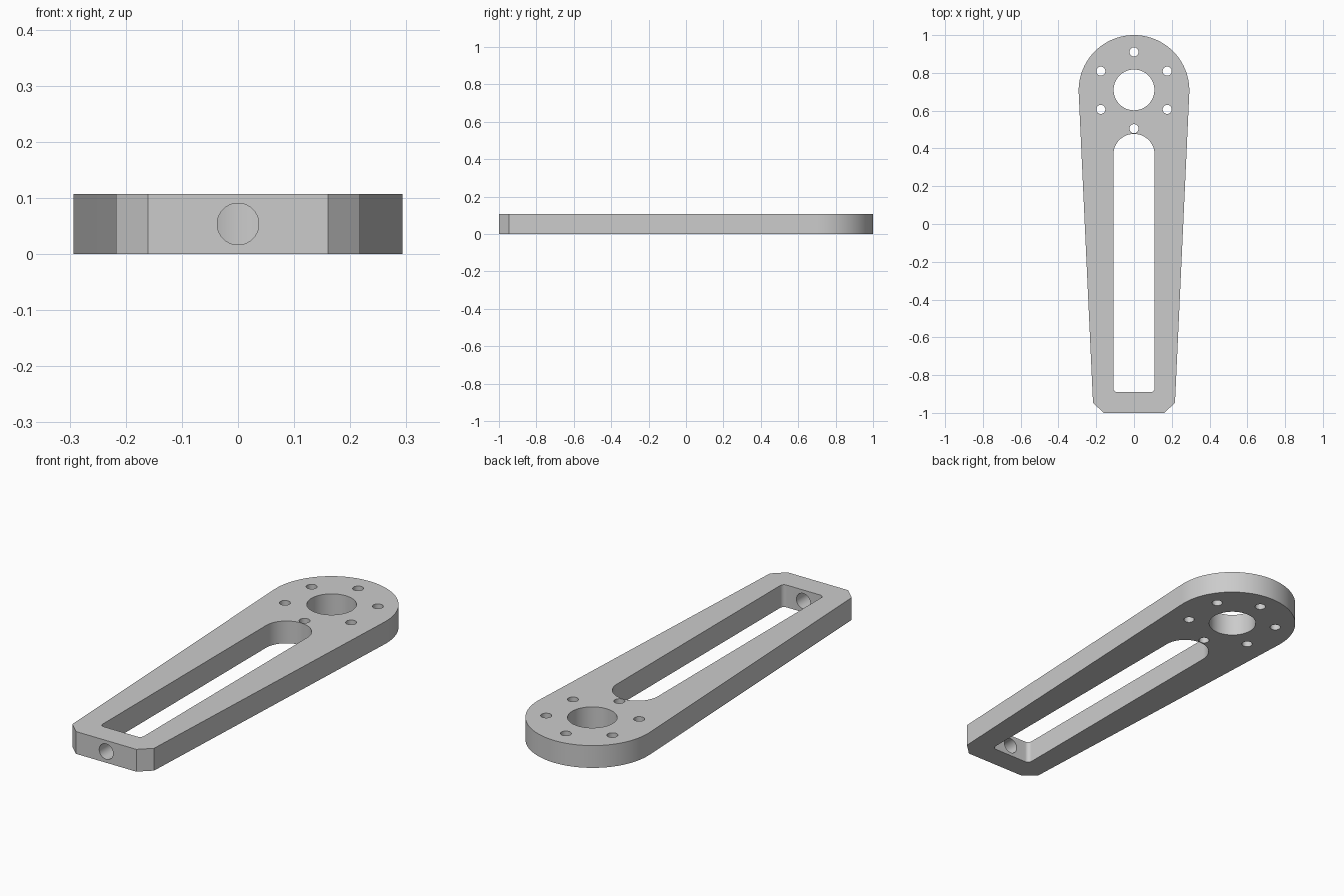
import bpy
import bmesh
from math import atan2, cos, sin, pi, radians
from mathutils import Matrix, Vector

cube = bpy.data.objects.get("Cube")
if cube:
    bpy.data.objects.remove(cube, do_unlink=True)

THICK = 0.107
HUB_Y, HUB_R = 0.707, 0.293

grey = bpy.data.materials.new("light_grey")
grey.use_nodes = True
grey.diffuse_color = (0.6, 0.6, 0.6, 1)
grey.node_tree.nodes["Principled BSDF"].inputs["Base Color"].default_value = (0.6, 0.6, 0.6, 1)


def arc(cx, cy, r, start, end, steps):
    """Points along an arc, angles in radians."""
    angles = [start + (end - start) * i / steps for i in range(steps + 1)]
    return [(cx + r * cos(a), cy + r * sin(a)) for a in angles]


def prism(name, points, z0, z1):
    """Closed profile extruded upwards from z0 to z1."""
    bm = bmesh.new()
    face = bm.faces.new([bm.verts.new((x, y, z0)) for x, y in points])
    top = bmesh.ops.extrude_face_region(bm, geom=[face])["geom"]
    bmesh.ops.translate(bm, vec=Vector((0, 0, z1 - z0)),
                        verts=[v for v in top if isinstance(v, bmesh.types.BMVert)])
    bmesh.ops.recalc_face_normals(bm, faces=bm.faces)
    mesh = bpy.data.meshes.new(name)
    bm.to_mesh(mesh)
    bm.free()
    mesh.materials.append(grey)
    obj = bpy.data.objects.new(name, mesh)
    bpy.context.collection.objects.link(obj)
    return obj


def round_cutter(name, x, y, r, steps):
    return prism(name, arc(x, y, r, 0, 2 * pi, steps)[:-1], -0.1, THICK + 0.1)


# Tapered arm: round hub end, straight sides tangent to it, chamfered foot
foot_x, foot_y = 0.217, -0.947
tilt = atan2(HUB_R - foot_x, HUB_Y - foot_y)
outline = arc(0, HUB_Y, HUB_R, -tilt, pi + tilt, 96)
outline += [(-foot_x, foot_y), (-0.16, -1), (0.16, -1), (foot_x, foot_y)]
arm = prism("lever_arm", outline, 0, THICK)

# Long slot with a round upper end and small fillets at the lower end
half, fillet, low = 0.109, 0.02, -0.89
slot = arc(0, 0.368, half, 0, pi, 48)
slot += arc(-half + fillet, low + fillet, fillet, pi, 1.5 * pi, 8)
slot += arc(half - fillet, low + fillet, fillet, 1.5 * pi, 2 * pi, 8)
cutters = [prism("slot_cutter", slot, -0.1, THICK + 0.1)]

# Centre bore and ring of six bolt holes
cutters.append(round_cutter("bore_cutter", 0, HUB_Y + 0.003, 0.108, 64))
for x, y in arc(0, HUB_Y + 0.001, 0.203, pi / 2, 2.5 * pi, 6)[:-1]:
    cutters.append(round_cutter("bolt_cutter", x, y, 0.024, 32))

# Hole drilled through the foot into the slot
drill = prism("drill_cutter", arc(0, 0, 0.037, 0, 2 * pi, 40)[:-1], 0.8, 1.1)
drill.data.transform(Matrix.Translation((0, 0, THICK / 2)) @ Matrix.Rotation(radians(90), 4, "X"))
cutters.append(drill)

# Cut the holes and discard the cutters
bpy.ops.object.select_all(action="DESELECT")
bpy.context.view_layer.objects.active = arm
arm.select_set(True)
for cutter in cutters:
    cutter.hide_render = True
    mod = arm.modifiers.new("cut", "BOOLEAN")
    mod.operation = "DIFFERENCE"
    mod.solver = "EXACT"
    mod.object = cutter
    bpy.ops.object.modifier_apply(modifier=mod.name)
    bpy.data.objects.remove(cutter, do_unlink=True)

bpy.ops.object.shade_smooth_by_angle(angle=radians(25))
